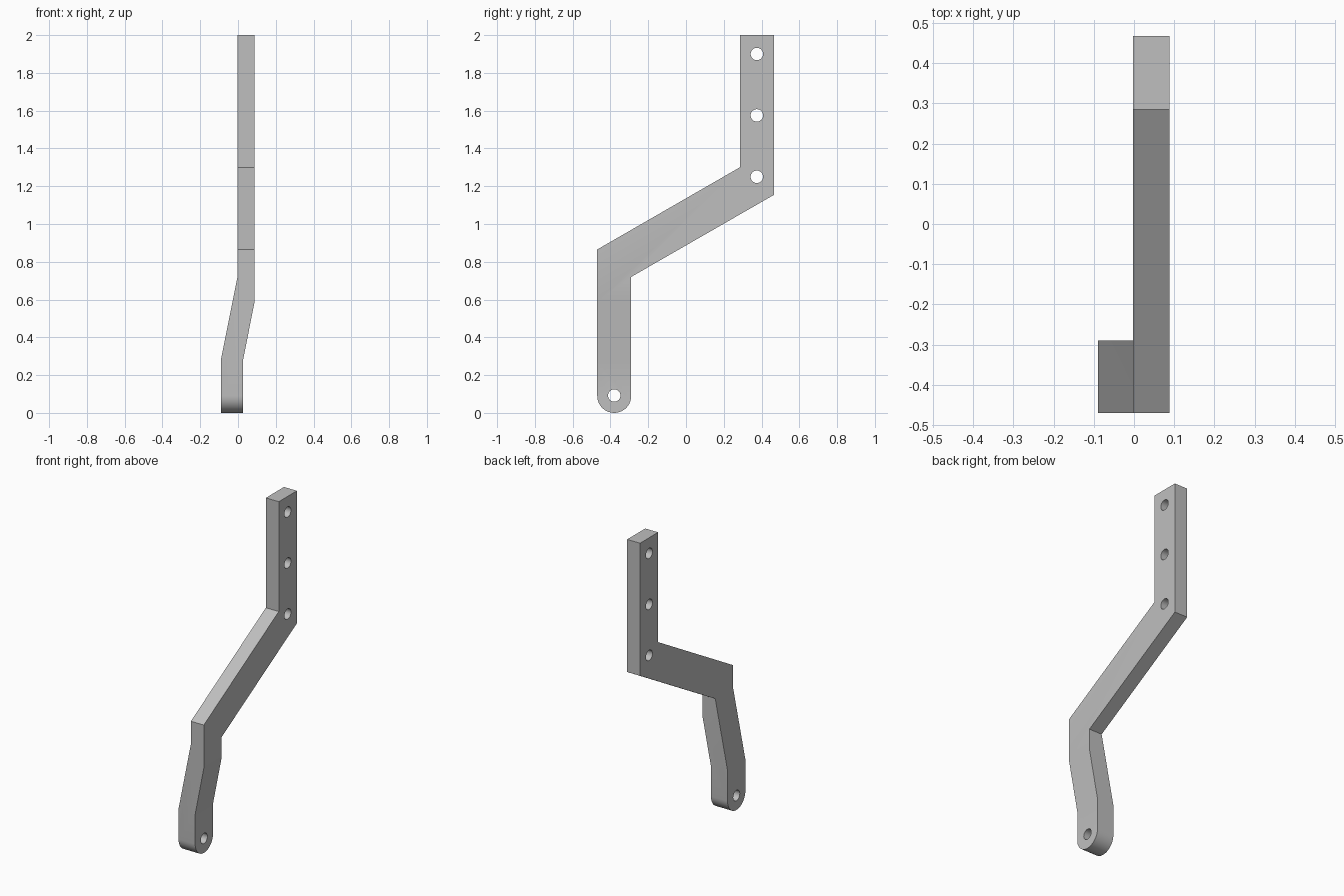
import bpy, bmesh
from math import cos, sin, pi, radians
from mathutils import Vector

cube = bpy.data.objects.get("Cube")
if cube:
    bpy.data.objects.remove(cube)

grey = bpy.data.materials.new("light_grey_metal")
grey.use_nodes = True
colour = (0.52, 0.52, 0.52, 1)
grey.diffuse_color = colour
grey.node_tree.nodes["Principled BSDF"].inputs["Base Color"].default_value = colour


def prism(name, outline, axis, lo, hi):
    """Extrude a 2D outline along x (outline is y,z) or y (outline is x,z)."""
    def place(p):
        return (lo, p[0], p[1]) if axis == "x" else (p[0], lo, p[1])
    bm = bmesh.new()
    face = bm.faces.new([bm.verts.new(place(p)) for p in outline])
    grown = bmesh.ops.extrude_face_region(bm, geom=[face])["geom"]
    step = Vector((hi - lo, 0, 0) if axis == "x" else (0, hi - lo, 0))
    bmesh.ops.translate(bm, vec=step, verts=[g for g in grown if isinstance(g, bmesh.types.BMVert)])
    bmesh.ops.recalc_face_normals(bm, faces=bm.faces)
    mesh = bpy.data.meshes.new(name)
    bm.to_mesh(mesh)
    bm.free()
    mesh.materials.append(grey)
    obj = bpy.data.objects.new(name, mesh)
    bpy.context.collection.objects.link(obj)
    return obj


def arc(y, z, r, start, end, count):
    return [(y + r * cos(start + (end - start) * i / count),
             z + r * sin(start + (end - start) * i / count)) for i in range(count + 1)]


def combine(obj, tool, operation):
    """Apply a boolean and discard the helper."""
    mod = obj.modifiers.new("cut", "BOOLEAN")
    mod.operation, mod.solver, mod.object = operation, "EXACT", tool
    bpy.context.view_layer.objects.active = obj
    bpy.ops.object.modifier_apply(modifier=mod.name)
    bpy.data.objects.remove(tool)


# Cranked arm: side outline with a rounded foot
foot_y, foot_r = -0.38, 0.09
side = arc(foot_y, foot_r, foot_r, -pi, 0, 20)
side += [(-0.29, 0.72), (0.467, 1.155), (0.467, 2), (0.285, 2), (0.285, 1.3), (-0.47, 0.865)]
arm = prism("cranked_arm", side, "x", -0.3, 0.3)

# Sideways offset of the lower leg, cut from the front outline
front = [(-0.09, -0.2), (0.027, -0.2), (0.027, 0.28), (0.088, 0.59),
         (0.088, 2.2), (-0.003, 2.2), (-0.003, 0.72), (-0.09, 0.285)]
combine(arm, prism("offset_shape", front, "y", -0.8, 0.8), "INTERSECT")

# Bolt holes: three in the upright, one in the foot
for y, z in [(0.375, 1.9), (0.375, 1.575), (0.375, 1.25), (foot_y, 0.092)]:
    hole = arc(y, z, 0.033, 0, 2 * pi, 24)[:-1]
    combine(arm, prism("bolt_hole", hole, "x", -0.5, 0.5), "DIFFERENCE")

bpy.ops.object.select_all(action="DESELECT")
arm.select_set(True)
bpy.context.view_layer.objects.active = arm
bpy.ops.object.shade_smooth_by_angle(angle=radians(20))
